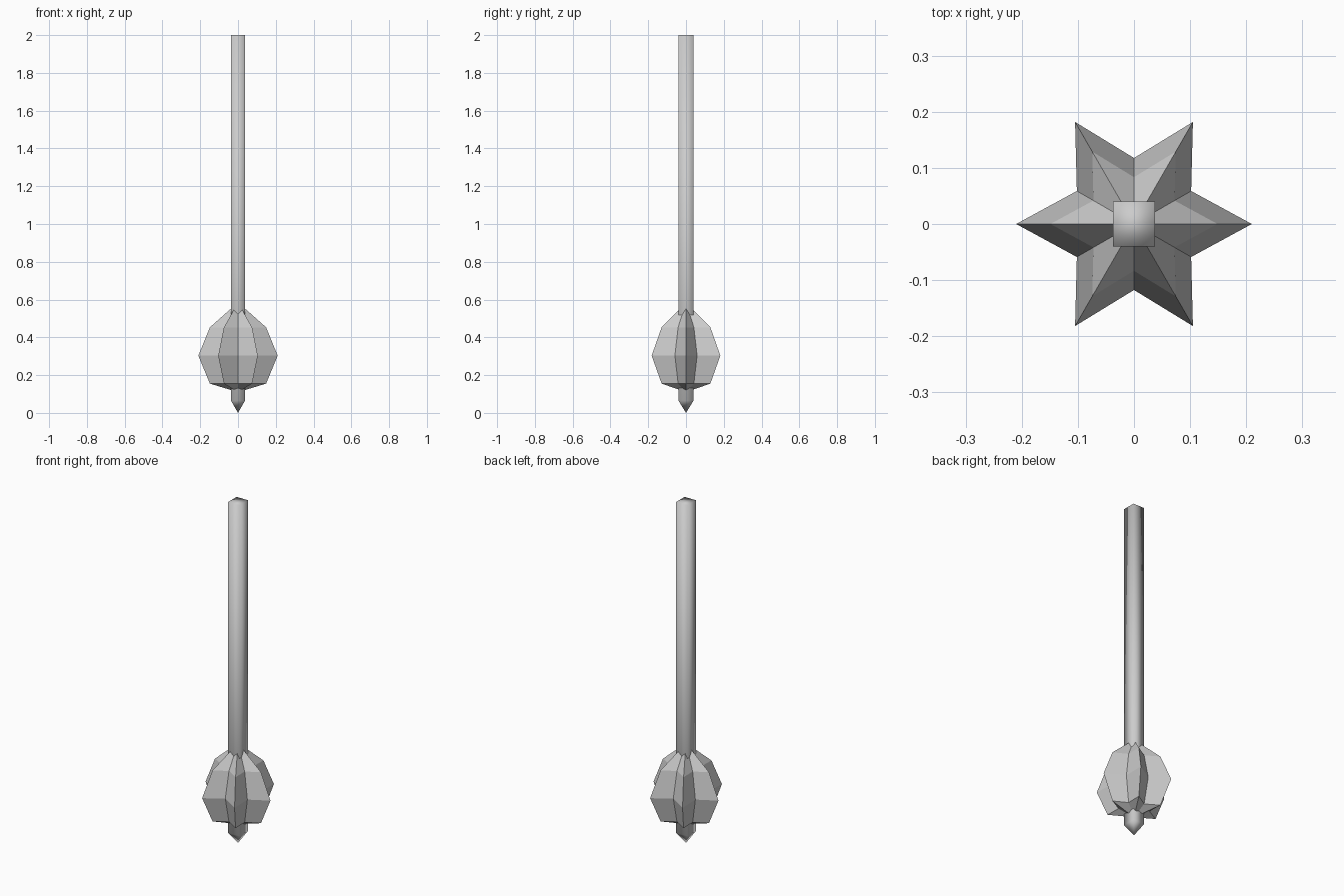
import bpy
import bmesh
import math

if "Cube" in bpy.data.objects:
    bpy.data.objects.remove(bpy.data.objects["Cube"])


def loft(name, rings, bottom, top=None, smooth=False):
    """Skin stacked rings; close ends with a point, or a flat cap if top is None."""
    bm = bmesh.new()
    loops = [[bm.verts.new(p) for p in ring] for ring in rings]
    n = len(loops[0])
    for low, high in zip(loops, loops[1:]):
        for i in range(n):
            j = (i + 1) % n
            bm.faces.new((low[i], low[j], high[j], high[i]))
    ends = [(loops[0], bottom), (loops[-1], top)]
    for ring, z in ends:
        if z is None:
            bm.faces.new(ring)
            continue
        apex = bm.verts.new((0, 0, z))
        for i in range(n):
            bm.faces.new((ring[i], ring[(i + 1) % n], apex))
    bmesh.ops.recalc_face_normals(bm, faces=bm.faces[:])
    for f in bm.faces:
        f.smooth = smooth
    mesh = bpy.data.meshes.new(name)
    bm.to_mesh(mesh)
    bm.free()
    obj = bpy.data.objects.new(name, mesh)
    bpy.context.collection.objects.link(obj)
    return obj


def rectangle(hx, hy, z):
    return [(-hx, -hy, z), (hx, -hy, z), (hx, hy, z), (-hx, hy, z)]


def star(radius, z, points=6, valley=0.56):
    ring = []
    for i in range(points * 2):
        r = radius * (valley if i % 2 else 1)
        a = math.pi * i / points
        ring.append((r * math.cos(a), r * math.sin(a), z))
    return ring


# Square shaft with a pointed lower end and flat upper end
loft("shaft", [rectangle(0.037, 0.04, z) for z in (0.065, 2.0)],
     bottom=0.0, smooth=True)

# Six-ridged faceted head
loft("flanged_head", [star(0.149, 0.155), star(0.21, 0.303), star(0.149, 0.453)],
     bottom=0.11, top=0.585)
